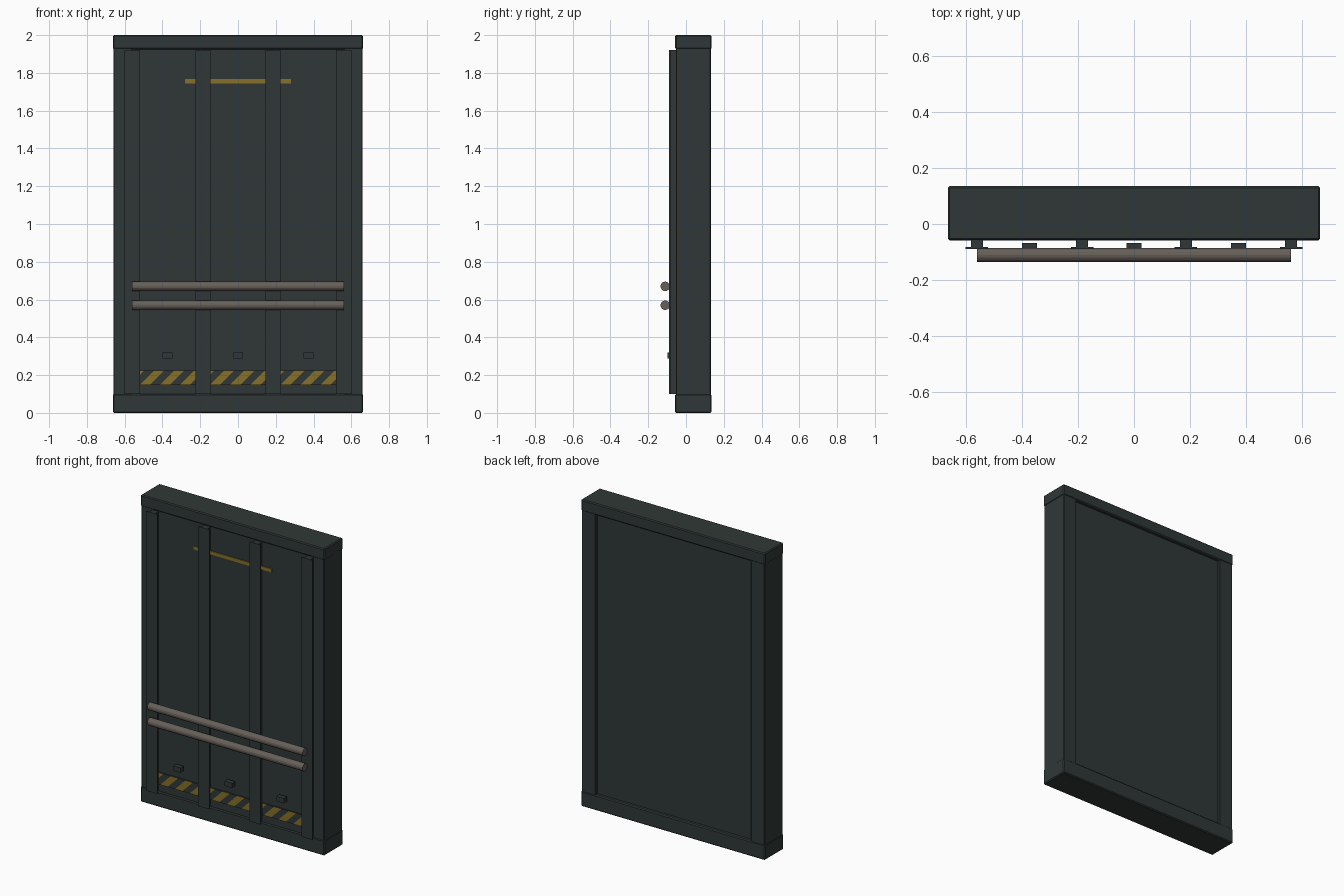
import bpy, bmesh, math
from mathutils import Vector

if "Cube" in bpy.data.objects:
    bpy.data.objects.remove(bpy.data.objects["Cube"])


def material(name, rgb):
    m = bpy.data.materials.new(name)
    m.diffuse_color = (*rgb, 1)
    m.use_nodes = True
    m.node_tree.nodes["Principled BSDF"].inputs["Base Color"].default_value = m.diffuse_color
    return m


DARK = material("dark green grey", (0.029, 0.039, 0.037))
YELLOW = material("warning yellow", (0.245, 0.160, 0.022))
STEEL = material("worn steel", (0.135, 0.115, 0.100))


def finish(name, bm, *mats):
    mesh = bpy.data.meshes.new(name)
    bm.to_mesh(mesh)
    bm.free()
    for m in mats:
        mesh.materials.append(m)
    ob = bpy.data.objects.new(name, mesh)
    bpy.context.collection.objects.link(ob)
    return ob


def box_mesh(x0, x1, y0, y1, z0, z1):
    bm = bmesh.new()
    bmesh.ops.create_cube(bm, size=1)
    for v in bm.verts:
        v.co = Vector(((x0 + x1) / 2 + v.co.x * (x1 - x0),
                       (y0 + y1) / 2 + v.co.y * (y1 - y0),
                       (z0 + z1) / 2 + v.co.z * (z1 - z0)))
    return bm


def box(name, dims, mat, bevel=0):
    ob = finish(name, box_mesh(*dims), mat)
    if bevel:
        b = ob.modifiers.new("bevel", 'BEVEL')
        b.width = bevel
        b.segments = 1
    return ob


# Frame: base, top cap and two side posts
box("base_beam", (-0.663, 0.663, -0.058, 0.135, 0, 0.10), DARK, 0.006)
box("top_beam", (-0.663, 0.663, -0.057, 0.135, 1.925, 2.0), DARK, 0.006)
for side, s in (("left", -1), ("right", 1)):
    x0, x1 = sorted((s * 0.56, s * 0.66))
    box(side + "_post", (x0, x1, -0.054, 0.132, 0.09, 1.935), DARK, 0.004)

# Wall panel, slightly recessed at the back
box("wall_panel", (-0.57, 0.57, -0.05, 0.112, 0.09, 1.935), DARK)

# Four T-section ribs on the front
for i, x in enumerate((-0.56, -0.185, 0.185, 0.56)):
    box(f"rib_web_{i}", (x - 0.0215, x + 0.0215, -0.083, -0.049, 0.10, 1.922), DARK)
    box(f"rib_flange_{i}", (x - 0.04, x + 0.04, -0.089, -0.082, 0.10, 1.922), DARK)

# Thin yellow line near the top
box("top_line", (-0.28, 0.28, -0.056, -0.049, 1.745, 1.767), YELLOW)

# Hazard plates with diagonal stripes and a small latch above each
HALF, START = 0.053, -0.296
for i, cx in enumerate((-0.3725, 0, 0.3725)):
    bm = box_mesh(-0.16, 0.16, -0.058, -0.049, 0.148, 0.225)
    for k in range(-4, 10):
        bmesh.ops.bisect_plane(bm, geom=bm.verts[:] + bm.edges[:] + bm.faces[:],
                               plane_co=(START + k * HALF, 0, 0), plane_no=(1, 0, -1))
    for f in bm.faces:
        c = f.calc_center_median()
        front = f.normal.y < -0.5
        stripe = math.floor((c.x - c.z - START) / HALF) % 2 == 0
        f.material_index = 1 if front and stripe else 0
    plate = finish(f"hazard_plate_{i}", bm, DARK, YELLOW)
    plate.location.x = cx
    box(f"latch_{i}", (cx - 0.027, cx + 0.027, -0.099, -0.068, 0.288, 0.32), DARK)

# Two horizontal round rails
for i, z in enumerate((0.57, 0.67)):
    bpy.ops.mesh.primitive_cylinder_add(vertices=16, radius=0.025, depth=1.12,
                                        location=(0, -0.11, z),
                                        rotation=(0, math.pi / 2, 0))
    rail = bpy.context.object
    rail.name = f"rail_{i}"
    rail.data.materials.append(STEEL)
